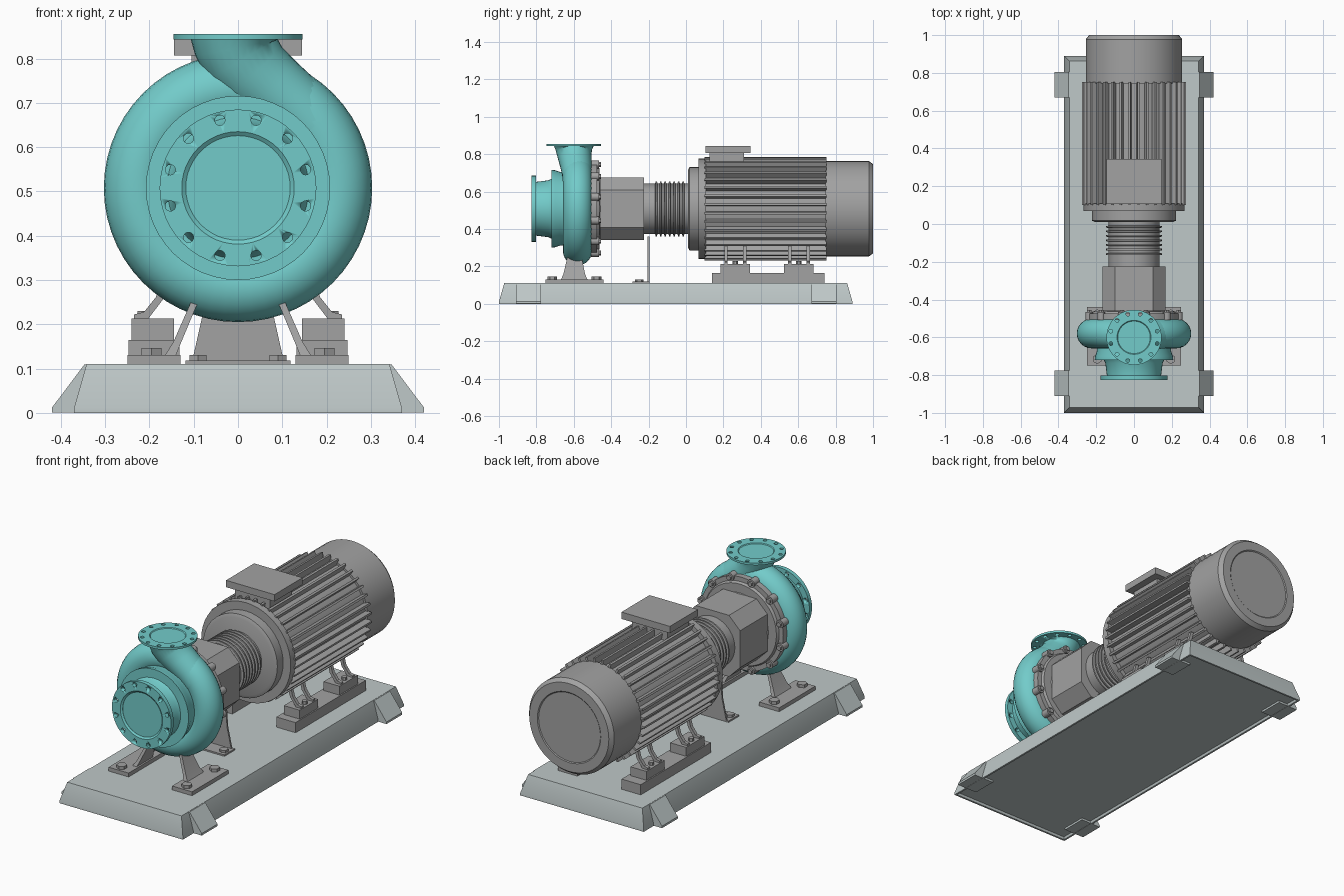
import bpy, bmesh
from math import sin, cos, pi, radians
from mathutils import Vector, Matrix

if "Cube" in bpy.data.objects:
    bpy.data.objects.remove(bpy.data.objects["Cube"])

AX = 0.508  # height of the shaft axis


def material(name, col):
    m = bpy.data.materials.new(name)
    m.diffuse_color = col
    m.use_nodes = True
    m.node_tree.nodes["Principled BSDF"].inputs["Base Color"].default_value = m.diffuse_color
    return m


TEAL = material("teal_paint", (0.17, 0.6, 0.59, 1))
PALE = material("base_paint", (0.52, 0.58, 0.58, 1))
GREY = material("grey_paint", (0.36, 0.36, 0.36, 1))


def finish(name, bm, mat=GREY, angle=35):
    bmesh.ops.remove_doubles(bm, verts=bm.verts, dist=1e-5)
    bmesh.ops.recalc_face_normals(bm, faces=bm.faces)
    me = bpy.data.meshes.new(name)
    bm.to_mesh(me)
    bm.free()
    ob = bpy.data.objects.new(name, me)
    bpy.context.collection.objects.link(ob)
    me.materials.append(mat)
    bpy.ops.object.select_all(action='DESELECT')
    ob.select_set(True)
    bpy.context.view_layer.objects.active = ob
    bpy.ops.object.shade_smooth_by_angle(angle=radians(angle))
    return ob


def skin(bm, rings, closed=False, caps=False):
    """Join successive rings of points with quads."""
    vs = [[bm.verts.new(p) for p in r] for r in rings]
    n = len(vs[0])
    for i in range(len(vs) if closed else len(vs) - 1):
        a, b = vs[i], vs[(i + 1) % len(vs)]
        for j in range(n):
            bm.faces.new((a[j], a[(j + 1) % n], b[(j + 1) % n], b[j]))
    if caps:
        bm.faces.new(vs[0])
        bm.faces.new(vs[-1])


def lathe(name, prof, mat=GREY, n=48, upright=None, closed=False):
    """Turn (radius, position) points round the shaft, or round a vertical axis at y=upright."""
    rings = []
    for r, t in prof:
        c = [(r * cos(2 * pi * k / n), r * sin(2 * pi * k / n)) for k in range(n)]
        rings.append([(u, t, AX + v) if upright is None else (u, upright + v, t) for u, v in c])
    bm = bmesh.new()
    skin(bm, rings, closed)
    bmesh.ops.dissolve_degenerate(bm, edges=bm.edges, dist=1e-6)
    return finish(name, bm, mat)


def prism(bm, pts, y0, y1):
    """Extrude an x-z outline along y."""
    skin(bm, [[(x, y, z) for x, z in pts] for y in (y0, y1)], caps=True)


def box(bm, x0, x1, y0, y1, z0, z1):
    prism(bm, [(x0, z0), (x1, z0), (x1, z1), (x0, z1)], y0, y1)


def cyl(bm, c, r, h, n=16, along_y=False):
    m = Matrix.Translation(c) @ (Matrix.Rotation(pi / 2, 4, 'X') if along_y else Matrix())
    bmesh.ops.create_cone(bm, cap_ends=True, segments=n, radius1=r, radius2=r, depth=h, matrix=m)


def bolt_holes(ob, centres, r, along_y):
    bm = bmesh.new()
    for c in centres:
        cyl(bm, c, r, 0.1, 14, along_y)
    cutter = finish("hole_cutter", bm)
    cutter.hide_render = True
    mod = ob.modifiers.new("holes", 'BOOLEAN')
    mod.operation, mod.object, mod.solver = 'DIFFERENCE', cutter, 'EXACT'
    bpy.context.view_layer.objects.active = ob
    bpy.ops.object.modifier_apply(modifier=mod.name)
    bpy.data.objects.remove(cutter)


def around(n, r, phase=0.5):
    return [(r * cos(2 * pi * (k + phase) / n), r * sin(2 * pi * (k + phase) / n)) for k in range(n)]


# Base plate: sloped sides, small rim, recessed underside
bm = bmesh.new()
rect = lambda x, y0, y1, z: [(-x, y0, z), (x, y0, z), (x, y1, z), (-x, y1, z)]
skin(bm, [rect(.355, -.985, .875, .012), rect(.36, -.99, .88, 0), rect(.37, -1, .89, 0),
          rect(.37, -1, .89, .012), rect(.342, -.972, .862, .11)], caps=True)
finish("base_plate", bm, PALE)
bm = bmesh.new()
for s in (-1, 1):
    for y in (-.91, .67):
        prism(bm, [(s * .3, .001), (s * .42, .001), (s * .42, .012), (s * .347, .109), (s * .3, .109)], y, y + .135)
finish("base_feet", bm, PALE)

# Volute ring
bm = bmesh.new()
skin(bm, [[((.225 + .078 * cos(b)) * cos(a), -.58 + .078 * sin(b), AX + (.225 + .078 * cos(b)) * sin(a))
           for b in [2 * pi * j / 24 for j in range(24)]]
          for a in [2 * pi * i / 56 for i in range(56)]], closed=True)
finish("volute", bm, TEAL, 60)

# Discharge nozzle swept from the volute up to its flange: x, y, z, radius
path = [(.17, -.58, .645, .078), (.125, -.582, .69, .08), (.078, -.586, .728, .084), (.036, -.592, .765, .088),
        (.01, -.598, .798, .092), (0, -.6, .825, .098), (0, -.6, .848, .108)]
rings = []
for i, p in enumerate(path):
    a, b = path[max(i - 1, 0)], path[min(i + 1, len(path) - 1)]
    t = Vector((b[0] - a[0], 0, b[2] - a[2])).normalized()
    if i == len(path) - 1:
        t = Vector((0, 0, 1))
    side = Vector((t.z, 0, -t.x))
    rings.append([Vector(p[:3]) + p[3] * (cos(2 * pi * k / 32) * side + sin(2 * pi * k / 32) * Vector((0, 1, 0)))
                  for k in range(32)])
bm = bmesh.new()
skin(bm, rings, caps=True)
finish("discharge_nozzle", bm, TEAL, 60)
ob = lathe("discharge_flange", [(0, .843), (.146, .843), (.146, .855), (.09, .855), (.086, .851), (0, .851)],
           TEAL, upright=-.6)
bolt_holes(ob, [(u, -.6 + v, .85) for u, v in around(12, .127)], .01, False)

# Suction cover, neck and flange
lathe("suction_neck", [(0, -.817), (.142, -.817), (.145, -.79), (.152, -.735), (.16, -.72), (.208, -.72),
                       (.206, -.70), (.197, -.675), (.195, -.64), (.2, -.5), (0, -.5)], TEAL)
ob = lathe("suction_flange", [(.118, -.818), (.127, -.825), (.177, -.825), (.177, -.803), (.118, -.803)],
           TEAL, closed=True)
bolt_holes(ob, [(u, -.815, AX + v) for u, v in around(12, .158)], .0115, True)

# Back cover with bolted bosses
lathe("back_cover", [(0, -.51), (.25, -.51), (.25, -.475), (.225, -.475), (.218, -.462), (.17, -.462),
                     (.16, -.45), (0, -.45)])
bm = bmesh.new()
for u, v in around(12, .245):
    cyl(bm, (u, -.487, AX + v), .021, .044, 14, True)
    cyl(bm, (u, -.462, AX + v), .013, .016, 6, True)
finish("cover_bolts", bm)

# Eight-sided bearing housing
bm = bmesh.new()
h, c = .166, .1
prism(bm, [(x, AX + z) for x, z in ((h, c), (c, h), (-c, h), (-h, c), (-h, -c), (-c, -h), (c, -h), (h, -c))],
      -.46, -.225)
finish("bearing_housing", bm)

# Ribbed coupling guard
prof = [(0, -.23), (.135, -.23)]
for i in range(7):
    y = -.165 + i * .024
    prof += [(.135, y), (.147, y + .002), (.147, y + .010), (.135, y + .012)]
lathe("coupling_guard", prof + [(.135, .02), (0, .02)])

# Motor: front end bell, body, fins and fan cowl
lathe("motor_end_bell", [(0, .01), (.205, .01), (.223, .018), (.223, .068), (.268, .068), (.268, .108), (0, .108)])
lathe("motor_body", [(0, .1), (.243, .1), (.243, .76), (0, .76)])
bm = bmesh.new()
for k in range(36):
    fin = bmesh.new()
    m = Matrix.Translation((0, 0, AX)) @ Matrix.Rotation(2 * pi * (k + .5) / 36, 4, 'Y')
    pts = [m @ Vector((x, 0, z)) for x, z in ((-.008, .235), (.008, .235), (.0055, .276), (-.0055, .276))]
    prism(bm, [(p.x, p.z) for p in pts], .1, .752)
    fin.free()
finish("motor_fins", bm)
lathe("fan_cowl", [(0, .745), (.255, .745), (.255, .978), (.238, 1.0), (.19, 1.0), (.185, .996), (0, .996)])

# Terminal box
bm = bmesh.new()
box(bm, -.105, .105, .125, .31, .74, .81)
box(bm, -.145, .145, .105, .345, .807, .844)
finish("terminal_box", bm)

# Motor rails, pads and bent legs
for s, side in ((-1, "left"), (1, "right")):
    bm = bmesh.new()
    box(bm, s * .132, s * .247, .14, .74, .108, .165)
    for y in (.185, .525):
        box(bm, s * .145, s * .24, y, y + .157, .16, .213)
        cyl(bm, (s * .215, y + .078, .22), .014, .02, 6)
        for dy in (.02, .12):
            prism(bm, [(s * x, z) for x, z in ((.235, .21), (.235, .222), (.212, .228), (.185, .262), (.172, .31),
                                               (.155, .31), (.168, .258), (.2, .216), (.205, .21))],
                  y + dy, y + dy + .018)
    finish(side + "_motor_mount", bm)

# Pump legs with bolted pads
for s, side in ((-1, "left"), (1, "right")):
    bm = bmesh.new()
    box(bm, s * .13, s * .25, -.75, -.44, .108, .131)
    quad = lambda z, xa, xb, y0, y1: [(s * xa, y0, z), (s * xb, y0, z), (s * xb, y1, z), (s * xa, y1, z)]
    skin(bm, [quad(.125, .142, .168, -.67, -.525), quad(.16, .128, .146, -.655, -.54),
              quad(.26, .086, .102, -.632, -.56)], caps=True)
    for y in (-.715, -.478):
        cyl(bm, (s * .195, y, .138), .026, .018, 6)
    finish(side + "_pump_leg", bm)

# Support plate under the bearing housing
bm = bmesh.new()
prism(bm, [(-.105, .11), (.105, .11), (.078, .23), (.07, .36), (-.07, .36), (-.078, .23)], -.206, -.196)
box(bm, -.118, .118, -.285, -.196, .108, .118)
for x in (-.09, .09):
    cyl(bm, (x, -.25, .124), .022, .014, 6)
finish("bearing_support", bm)
